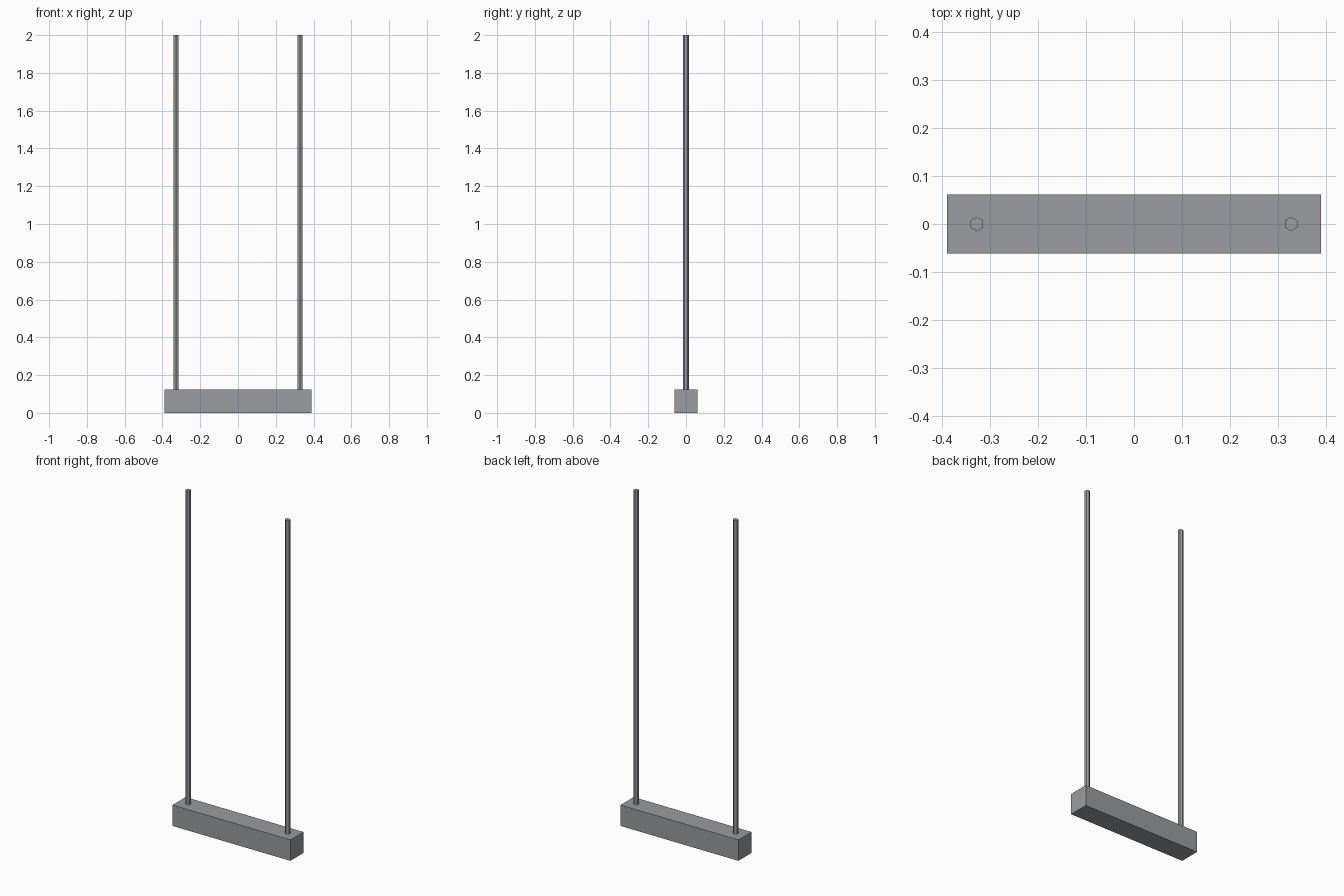
import bpy

cube = bpy.data.objects.get("Cube")
if cube:
    bpy.data.objects.remove(cube, do_unlink=True)

BEAM = (0.78, 0.124, 0.125)
TOP = 2.0
ROD_X = 0.328
ROD_RADIUS = 0.015

# Single grey metal
grey = bpy.data.materials.new("grey_metal")
grey.use_nodes = True
colour = (0.32, 0.335, 0.35, 1)
grey.diffuse_color = colour
grey.node_tree.nodes["Principled BSDF"].inputs["Base Color"].default_value = colour


def finish(name):
    obj = bpy.context.object
    obj.name = obj.data.name = name
    obj.data.materials.append(grey)
    return obj


# Horizontal beam
bpy.ops.mesh.primitive_cube_add(size=1, location=(0, 0, BEAM[2] / 2))
finish("beam").scale = BEAM
bpy.ops.object.transform_apply(location=False, rotation=False, scale=True)

# Hexagonal hanging rods standing on the beam
for name, side in (("left_rod", 1), ("right_rod", -1)):
    bpy.ops.mesh.primitive_cylinder_add(
        vertices=6, radius=ROD_RADIUS, depth=TOP - BEAM[2],
        location=(side * ROD_X, 0, (TOP + BEAM[2]) / 2))
    finish(name)
